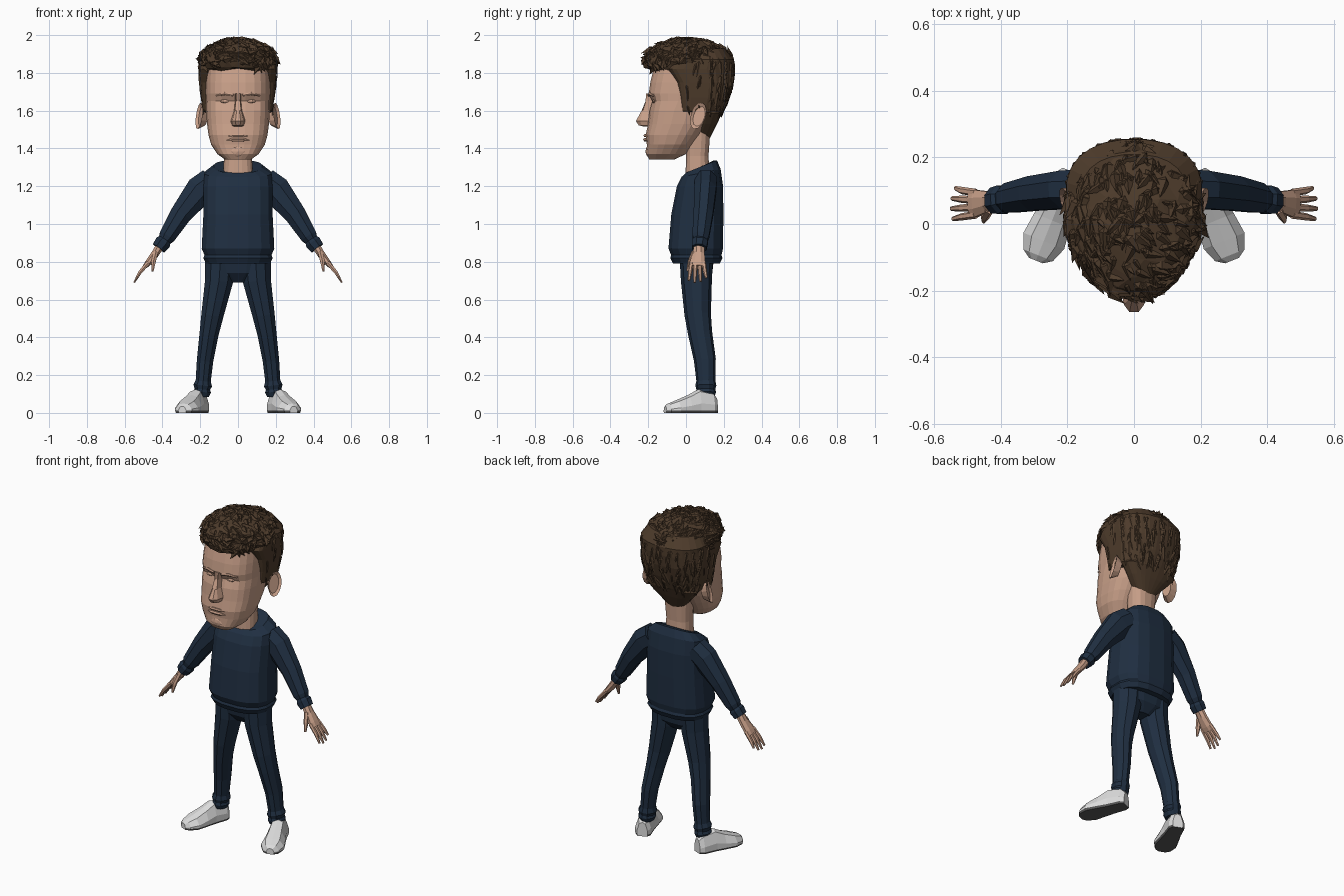
import bpy, bmesh, math, random
from mathutils import Vector, Matrix

random.seed(4)
if "Cube" in bpy.data.objects:
    bpy.data.objects.remove(bpy.data.objects["Cube"])


def material(name, rgb):
    m = bpy.data.materials.new(name)
    m.use_nodes = True
    m.diffuse_color = (*rgb, 1)
    m.node_tree.nodes["Principled BSDF"].inputs["Base Color"].default_value = (*rgb, 1)
    return m


SKIN = material("skin", (0.58, 0.35, 0.25))
NAVY = material("navy cloth", (0.014, 0.028, 0.053))
HAIR = material("brown hair", (0.075, 0.044, 0.024))
WHITE = material("white shoe", (0.72, 0.72, 0.72))
SOLE = material("dark sole", (0.1, 0.1, 0.1))


def finish(name, bm, *mats):
    bmesh.ops.recalc_face_normals(bm, faces=bm.faces)
    mesh = bpy.data.meshes.new(name)
    bm.to_mesh(mesh)
    bm.free()
    for m in mats:
        mesh.materials.append(m)
    ob = bpy.data.objects.new(name, mesh)
    bpy.context.collection.objects.link(ob)
    return ob


def skin_rings(rings, side=1):
    """Bridge equal rings of points and cap both ends."""
    bm = bmesh.new()
    loops = [[bm.verts.new((p[0] * side, p[1], p[2])) for p in r] for r in rings]
    n = len(loops[0])
    for a, b in zip(loops, loops[1:]):
        for i in range(n):
            j = (i + 1) % n
            bm.faces.new((a[i], a[j], b[j], b[i]))
    bm.faces.new(loops[0])
    bm.faces.new(loops[-1])
    return bm


def body_ring(z, front, back, rx, n=16, pf=2.6, pb=2.6, tilt=0):
    """Horizontal rounded ring with its own squareness in front and behind."""
    cy, ry = (front + back) / 2, (back - front) / 2
    pts = []
    for i in range(n):
        a = 2 * math.pi * (i + 0.5) / n
        c, s = math.cos(a), math.sin(a)
        e = 2 / (pf if s < 0 else pb)
        x = rx * math.copysign(abs(c) ** e, c)
        y = cy + ry * math.copysign(abs(s) ** e, s)
        pts.append(Vector((x, y, z + tilt * (y - cy))))
    return pts


def tube(path, n=8, side=1):
    """Loft along (x, y, z, radius across, radius in y) stations."""
    rings = []
    pts = [Vector(p[:3]) for p in path]
    for i, p in enumerate(path):
        d = (pts[min(i + 1, len(pts) - 1)] - pts[max(i - 1, 0)]).normalized()
        u = d.cross(Vector((0, 1, 0))).normalized()
        v = u.cross(d)
        rings.append([pts[i] + u * p[3] * math.cos(a) + v * p[4] * math.sin(a)
                      for a in (2 * math.pi * (k + 0.5) / n for k in range(n))])
    return skin_rings(rings, side)


def blob(name, loc, scale, mat):
    bm = bmesh.new()
    bmesh.ops.create_icosphere(bm, subdivisions=2, radius=1,
                               matrix=Matrix.Translation(loc) @ Matrix.Diagonal((*scale, 1)))
    return finish(name, bm, mat)


# Sweater body, collar and trouser seat
finish("sweater", skin_rings([
    body_ring(0.79, -0.07, 0.18, 0.17), body_ring(0.82, -0.085, 0.195, 0.187),
    body_ring(0.835, -0.08, 0.19, 0.18), body_ring(0.87, -0.095, 0.198, 0.195),
    body_ring(1.05, -0.08, 0.2, 0.186), body_ring(1.2, -0.05, 0.198, 0.185),
    body_ring(1.27, -0.025, 0.185, 0.18, tilt=0.2),
    body_ring(1.305, 0.0, 0.165, 0.13, tilt=0.4),
    body_ring(1.3, 0.0, 0.145, 0.085, tilt=0.5)]), NAVY)
finish("trouser_seat", skin_rings([
    body_ring(0.69, 0.02, 0.1, 0.05), body_ring(0.74, -0.02, 0.14, 0.15),
    body_ring(0.82, -0.035, 0.15, 0.178)]), NAVY)
finish("neck", skin_rings([
    body_ring(1.25, -0.005, 0.125, 0.08, tilt=0.4), body_ring(1.36, 0.0, 0.12, 0.075),
    body_ring(1.5, 0.0, 0.13, 0.085)]), SKIN)

# Head, with sockets pressed in beside the nose bridge
head_rows = [(1.342, -0.195, -0.06, 0.07), (1.37, -0.21, 0.0, 0.11),
             (1.42, -0.208, 0.04, 0.143), (1.47, -0.214, 0.08, 0.157),
             (1.53, -0.202, 0.12, 0.165), (1.6, -0.195, 0.15, 0.17),
             (1.65, -0.192, 0.2, 0.17), (1.69, -0.2, 0.22, 0.172),
             (1.75, -0.19, 0.23, 0.172), (1.83, -0.17, 0.23, 0.168),
             (1.9, -0.13, 0.2, 0.14)]
head = [body_ring(*r, n=24, pf=2.8, pb=2.4) for r in head_rows]
for ring in head:
    for p in ring:
        if p.y < -0.1:
            p.y += 0.022 * math.exp(-((abs(p.x) - 0.068) / 0.04) ** 2 - ((p.z - 1.645) / 0.03) ** 2)
finish("head", skin_rings(head), SKIN)

# Nose, lips and chin
nose = [(1.69, 0.014, -0.203), (1.65, 0.013, -0.208), (1.6, 0.018, -0.235),
        (1.545, 0.034, -0.265), (1.522, 0.028, -0.25), (1.515, 0.02, -0.215)]
finish("nose", skin_rings([[(-w * 1.3, -0.17, z), (-w * 0.9, y * 0.5 - 0.11, z), (-w * 0.4, y, z),
                            (w * 0.4, y, z), (w * 0.9, y * 0.5 - 0.11, z), (w * 1.3, -0.17, z)]
                           for z, w, y in nose]), SKIN)
for name, z, r in (("upper_lip", 1.468, 0.009), ("lower_lip", 1.447, 0.011)):
    finish(name, tube([(-0.06, -0.204, z - 0.004, 0.002, 0.002), (-0.025, -0.216, z, r, r),
                       (0.025, -0.216, z, r, r), (0.06, -0.204, z - 0.004, 0.002, 0.002)], 6), SKIN)
blob("chin", (0, -0.19, 1.385), (0.055, 0.025, 0.035), SKIN)


def limb(name, path, mat, side, n=8):
    return finish(name, tube(path, n, side), mat)


for label, side in (("left_", 1), ("right_", -1)):
    # Eyes, brows and ears
    blob(label + "eye", (0.068 * side, -0.17, 1.65), (0.026, 0.009, 0.01), SKIN)
    limb(label + "brow", [(0.025, -0.196, 1.682, 0.008, 0.008), (0.07, -0.192, 1.69, 0.009, 0.009),
                          (0.115, -0.172, 1.678, 0.004, 0.006)], SKIN, side, 6)
    bm = bmesh.new()
    bmesh.ops.create_cone(bm, cap_ends=True, segments=12, radius1=0.6, radius2=1, depth=1)
    cap = max(bm.faces, key=lambda f: f.calc_center_median().z)
    bmesh.ops.inset_region(bm, faces=[cap], thickness=0.25, depth=-0.3)
    turn = (Matrix.Translation((0.188, 0.072, 1.568)) @ Matrix.Rotation(math.radians(-25), 4, "Z")
            @ Matrix.Rotation(math.radians(-14), 4, "X") @ Matrix.Rotation(math.radians(78), 4, "Y")
            @ Matrix.Diagonal((0.073, 0.043, 0.04, 1)))
    bm.transform(Matrix.Diagonal((side, 1, 1, 1)) @ turn)
    finish(label + "ear", bm, SKIN)

    # Sleeve with cuff
    limb(label + "sleeve", [
        (0.14, 0.105, 1.225, 0.08, 0.065), (0.2, 0.103, 1.18, 0.084, 0.062),
        (0.30, 0.092, 1.055, 0.062, 0.056), (0.375, 0.078, 0.935, 0.048, 0.048),
        (0.388, 0.075, 0.915, 0.038, 0.04), (0.397, 0.073, 0.903, 0.046, 0.046),
        (0.42, 0.07, 0.872, 0.04, 0.042)], NAVY, side)

    # Hand
    limb(label + "palm", [
        (0.405, 0.07, 0.895, 0.025, 0.028), (0.44, 0.067, 0.84, 0.022, 0.034),
        (0.475, 0.062, 0.795, 0.018, 0.044), (0.492, 0.06, 0.775, 0.013, 0.044)], SKIN, side)
    for k, finger in enumerate(("index", "middle", "ring", "little")):
        y, drop = 0.028 + 0.022 * k, (0.01, 0, 0.005, 0.025)[k]
        y2 = 0.06 + (y - 0.06) * 1.4
        limb(label + finger + "_finger", [
            (0.475, y, 0.795, 0.013, 0.012), (0.518, (y + y2) / 2, 0.745, 0.011, 0.011),
            (0.55 - drop * 0.5, y2, 0.69 + drop, 0.005, 0.007)], SKIN, side, 6)
    limb(label + "thumb", [
        (0.435, 0.045, 0.85, 0.014, 0.016), (0.448, 0.022, 0.8, 0.014, 0.013),
        (0.452, 0.008, 0.75, 0.006, 0.007)], SKIN, side, 6)

    # Trouser leg with rolled hem
    limb(label + "trouser_leg", [
        (0.093, 0.055, 0.81, 0.085, 0.088), (0.1, 0.055, 0.7, 0.078, 0.082),
        (0.135, 0.062, 0.52, 0.062, 0.07), (0.153, 0.075, 0.42, 0.053, 0.064),
        (0.174, 0.1, 0.28, 0.046, 0.058), (0.184, 0.105, 0.17, 0.042, 0.05),
        (0.187, 0.105, 0.145, 0.052, 0.056), (0.189, 0.105, 0.125, 0.043, 0.05),
        (0.19, 0.105, 0.11, 0.05, 0.054), (0.191, 0.105, 0.085, 0.038, 0.045)], NAVY, side, 10)

    # Shoe, toe turned outward, sole coloured by height
    heel, toe = Vector((0.187, 0.158, 0)), Vector((0.295, -0.11, 0))
    across = (toe - heel).normalized().cross(Vector((0, 0, 1)))
    section = [(-0.9, 0), (0.9, 0), (1, 0.012), (1, 0.4), (0.6, 0.9), (0, 1),
               (-0.6, 0.9), (-1, 0.4), (-1, 0.012)]
    stations = [(0, 0.03, 0.085), (0.08, 0.046, 0.11), (0.35, 0.05, 0.125), (0.55, 0.058, 0.095),
                (0.78, 0.066, 0.068), (0.94, 0.048, 0.05), (1, 0.022, 0.035)]
    bm = skin_rings([[heel.lerp(toe, s) - across * w * u + Vector((0, 0, v if v < 0.02 else v * h))
                      for u, v in section] for s, w, h in stations], side)
    for f in bm.faces:
        f.material_index = int(f.calc_center_median().z < 0.011)
    finish(label + "shoe", bm, WHITE, SOLE)

# Hair: cropped sides and back, then a thick crown
sides = finish("hair_sides", skin_rings([body_ring(*r, n=24, pf=6, pb=2.3) for r in (
    (1.45, 0.06, 0.125, 0.05), (1.53, 0.08, 0.165, 0.125), (1.585, 0.085, 0.19, 0.17),
    (1.597, -0.035, 0.198, 0.183), (1.67, -0.04, 0.228, 0.194), (1.75, -0.055, 0.25, 0.202),
    (1.82, -0.1, 0.257, 0.206), (1.87, -0.06, 0.255, 0.205), (1.93, -0.03, 0.21, 0.16))]), HAIR)
bm = bmesh.new()
bmesh.ops.create_icosphere(bm, subdivisions=3, radius=1)
for v in bm.verts:
    p = v.co * random.uniform(0.95, 1.03)
    narrow = 1 - 0.16 * max(0, -p.y)
    v.co = (0.21 * p.x * narrow, 0.01 + 0.242 * p.y, max(1.86 + 0.122 * p.z, 1.825 - 0.03 * abs(p.x)))
crown = finish("hair_crown", bm, HAIR)


def tufts(name, source, count, length, width, lift, keep, flow):
    """Scatter pointed locks over a surface along a flow direction."""
    bm = bmesh.new()
    faces = [f for f in source.data.polygons if keep(f)]
    for _ in range(count):
        f = random.choice(faces)
        corners = [source.data.vertices[i].co for i in f.vertices]
        weights = [random.random() for _ in corners]
        p = sum((c * w for c, w in zip(corners, weights)), Vector()) / sum(weights)
        n = f.normal
        d = flow(p) + Vector([random.uniform(-0.5, 0.5) for _ in range(3)])
        t = (d - n * d.dot(n)).normalized()
        s, size = n.cross(t), random.uniform(0.6, 1.2)
        a, b, c, tip, top = [bm.verts.new(q) for q in (
            p - s * width * size - n * 0.006, p + s * width * size - n * 0.006,
            p - t * length * 0.4 * size - n * 0.006,
            p + t * length * size + n * lift * 0.4, p + n * lift * size)]
        for tri in ((a, c, top), (c, b, top), (b, tip, top), (tip, a, top), (a, tip, b), (a, b, c)):
            bm.faces.new(tri)
    return finish(name, bm, HAIR)


tufts("crown_locks", crown, 420, 0.05, 0.02, 0.013,
      lambda f: f.normal.z > -0.2 and f.center.z > 1.83,
      lambda p: Vector((p.x * 2 - (p.y - 0.1) * 2, -0.5 + p.x * 2, -0.1)))
tufts("back_locks", sides, 150, 0.07, 0.018, 0.006,
      lambda f: f.center.y > 0.0 and 1.6 < f.center.z < 1.88 and abs(f.normal.z) < 0.7,
      lambda p: Vector((-p.x, 0, -1.6)))
